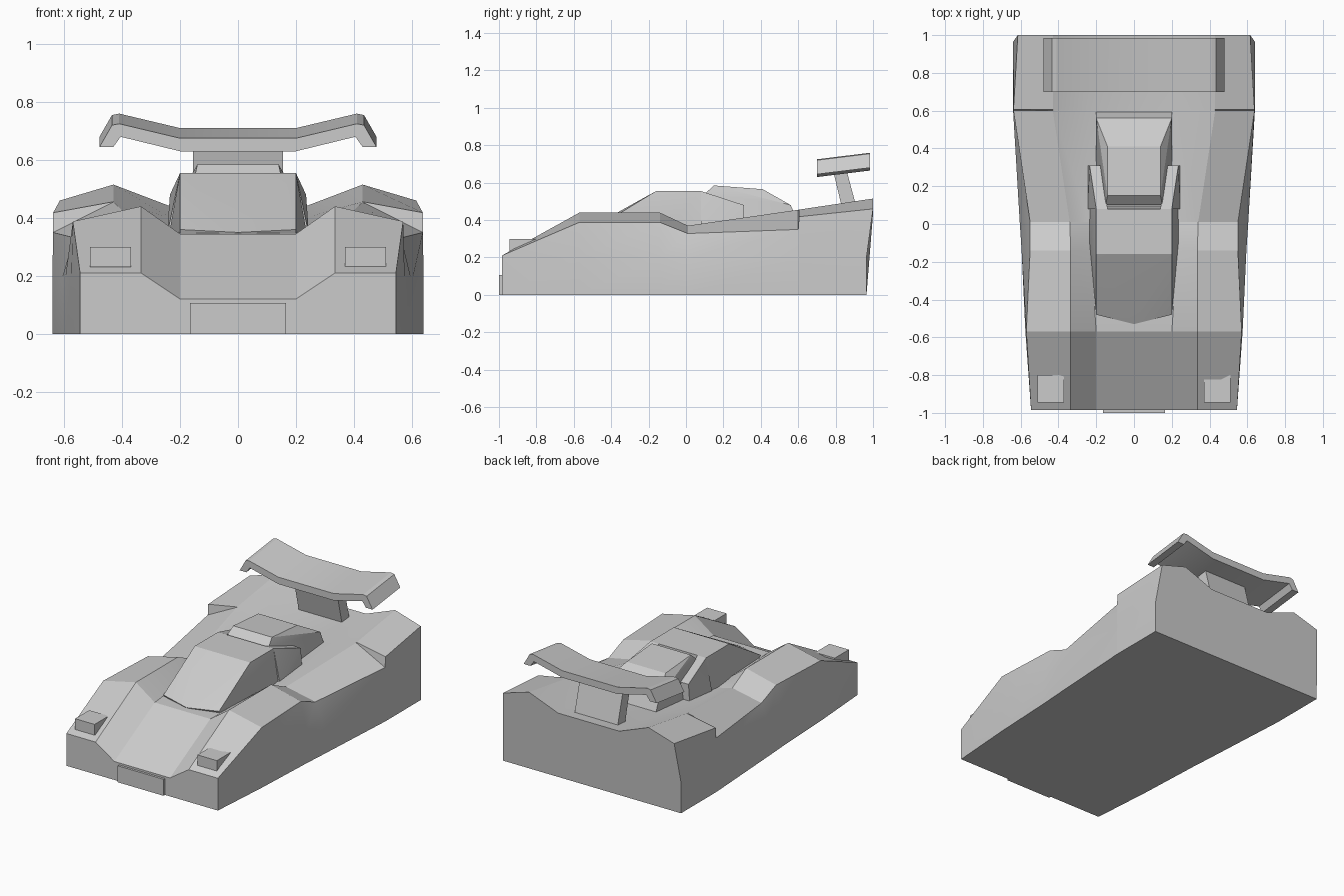
import bpy
import bmesh
import math

default_cube = bpy.data.objects.get("Cube")
if default_cube:
    bpy.data.objects.remove(default_cube, do_unlink=True)

grey = bpy.data.materials.new("light_grey_paint")
grey.use_nodes = True
grey.diffuse_color = (0.6, 0.6, 0.6, 1)
grey.node_tree.nodes["Principled BSDF"].inputs["Base Color"].default_value = (0.6, 0.6, 0.6, 1)


def finish(name, bm, smooth_angle=20):
    """Turn a bmesh into a named, painted object."""
    bmesh.ops.recalc_face_normals(bm, faces=bm.faces)
    mesh = bpy.data.meshes.new(name)
    bm.to_mesh(mesh)
    bm.free()
    obj = bpy.data.objects.new(name, mesh)
    bpy.context.collection.objects.link(obj)
    mesh.materials.append(grey)
    bpy.ops.object.select_all(action='DESELECT')
    obj.select_set(True)
    bpy.context.view_layer.objects.active = obj
    bpy.ops.object.shade_smooth_by_angle(angle=math.radians(smooth_angle))
    return obj


def mirrored(points):
    """Points plus their copies on the other side."""
    return points + [(-x, y, z) for x, y, z in points if x]


def hull(name, points):
    """Solid block stretched around a few corner points."""
    bm = bmesh.new()
    verts = [bm.verts.new(p) for p in points]
    result = bmesh.ops.convex_hull(bm, input=verts)
    spare = [v for v in result["geom_interior"] if isinstance(v, bmesh.types.BMVert)]
    if spare:
        bmesh.ops.delete(bm, geom=spare, context='VERTS')
    bmesh.ops.dissolve_limit(bm, angle_limit=math.radians(1), verts=bm.verts, edges=bm.edges)
    return finish(name, bm)


def loft(name, rings, smooth_angle=20):
    """Skin a row of closed rings and cap both ends."""
    bm = bmesh.new()
    rows = [[bm.verts.new(p) for p in ring] for ring in rings]
    count = len(rows[0])
    for a, b in zip(rows, rows[1:]):
        for i in range(count):
            j = (i + 1) % count
            bm.faces.new((a[i], a[j], b[j], b[i]))
    for row in (rows[0], rows[-1]):
        bm.faces.new(row)
    return finish(name, bm, smooth_angle)


def box(name, x0, x1, y0, y1, z0, z1):
    return hull(name, [(x, y, z) for x in (x0, x1) for y in (y0, y1) for z in (z0, z1)])


# Body: sill, outer fender edge, fender ridge and valley at each station
stations = [
    # y, sill x, outer (x, z), ridge (x, z), valley (x, z)
    (-.985, .545, (.545, .21), (.335, .21), (.2, .12)),
    (-.57, .575, (.57, .388), (.335, .44), (.2, .345)),
    (-.14, .595, (.55, .388), (.335, .44), (.23, .36)),
    (.01, .605, (.55, .328), (.34, .37), (.24, .345)),
    (.6, .64, (.638, .35), (.43, .455), (.23, .4)),
    (.605, .64, (.638, .418), (.43, .456), (.23, .4)),
    (1, .64, (.615, .46), (.43, .515), (.22, .435)),
]


def body_ring(y, sill, outer, ridge, valley):
    base_y = min(y, .965)
    half = [(sill, base_y, 0), (sill, base_y, .2)]
    half += [(x, y, z) for x, z in (outer, ridge, valley)]
    return half + [(-x, py, z) for x, py, z in reversed(half)]


loft("body", [body_ring(*s) for s in stations])

# Cockpit with two rear pillars that flank the intake
hull("cockpit", mirrored([
    (0, -.53, .35), (.2, -.48, .36), (.2, -.45, .3), (.24, .1, .3),
    (.2, -.16, .555), (.2, .08, .555), (.235, -.1, .36),
]))
for side, name in ((1, "left"), (-1, "right")):
    pillar = [(.14, .08, .555), (.2, .08, .555), (.17, .31, .48), (.235, .31, .48),
              (.15, .08, .34), (.245, .08, .34), (.17, .31, .34), (.245, .31, .34)]
    hull(name + "_cockpit_pillar", [(side * x, y, z) for x, y, z in pillar])

# Engine cover behind the cockpit
hull("engine_cover", mirrored([
    (.15, .1, .54), (.14, .15, .585), (.14, .41, .565), (.2, .56, .48),
    (.2, .61, .36), (.2, .3, .36), (.15, .1, .36),
]))

# Headlights and front plate
for side, name in ((1, "left"), (-1, "right")):
    box(name + "_headlight", side * .37, side * .51, -.945, -.8, .23, .3)
box("front_plate", -.165, .165, -1, -.98, 0, .107)

# Rear wing: arched blade with drooped tips, tilted up toward the back
upper = [(.2, .675), (.41, .725), (.435, .72), (.478, .645)]
lower = [(.43, .645), (.405, .68), (.2, .63)]
right_side = upper + lower
outline = right_side + [(-x, z) for x, z in reversed(right_side)]
loft("rear_wing", [[(x, y, z + lift) for x, z in outline]
                   for y, lift in ((.7, 0), (.985, .035))])

# Wing mount leaning back toward its foot
hull("wing_mount", mirrored([
    (.155, .79, .65), (.155, .86, .66), (.155, .85, .4), (.155, .93, .4),
]))
